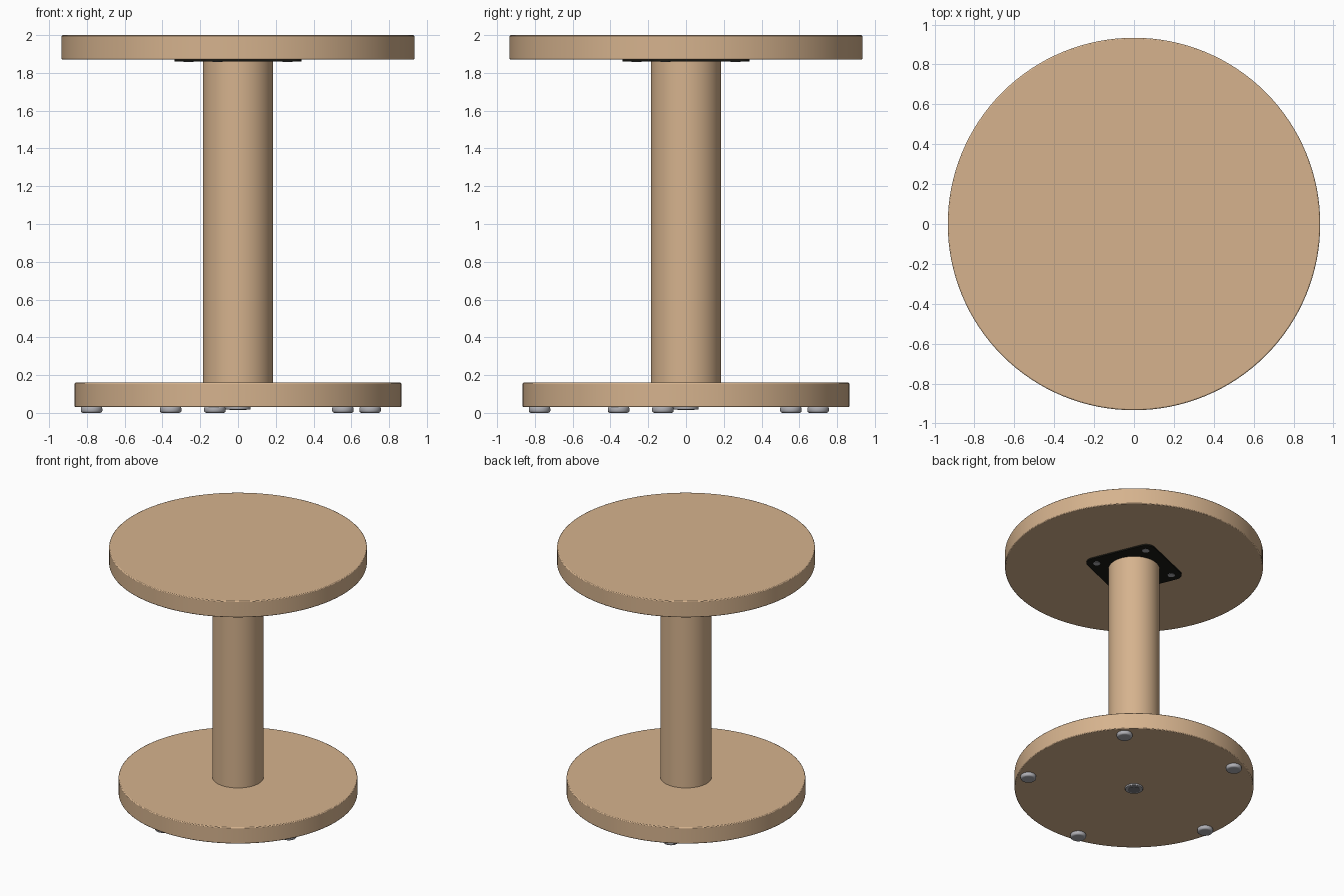
import bpy, math

cube = bpy.data.objects.get("Cube")
if cube:
    bpy.data.objects.remove(cube, do_unlink=True)


def material(name, r, g, b):
    m = bpy.data.materials.new(name)
    m.use_nodes = True
    m.diffuse_color = (r, g, b, 1)
    m.node_tree.nodes["Principled BSDF"].inputs["Base Color"].default_value = (r, g, b, 1)
    return m


wood = material("light wood", 0.67, 0.45, 0.27)
black = material("black steel", 0.01, 0.01, 0.007)
grey = material("grey metal", 0.42, 0.42, 0.45)
dark_grey = material("dark grey metal", 0.2, 0.2, 0.22)


def finish(obj, mat, bevel, segments):
    obj.data.materials.append(mat)
    if bevel:
        mod = obj.modifiers.new("Bevel", "BEVEL")
        mod.width, mod.segments = bevel, segments
        mod.limit_method = "ANGLE"
        mod.angle_limit = math.radians(40)
    bpy.ops.object.shade_smooth_by_angle(angle=math.radians(35))
    return obj


def disc(name, radius, bottom, top, mat, x=0, y=0, sides=96, bevel=0, segments=2):
    """Upright cylinder between two heights."""
    bpy.ops.mesh.primitive_cylinder_add(vertices=sides, radius=radius, depth=top - bottom,
                                        location=(x, y, (bottom + top) / 2))
    obj = bpy.context.object
    obj.name = name
    return finish(obj, mat, bevel, segments)


def ring_points(count, radius, start):
    for i in range(count):
        a = math.radians(start + 360 * i / count)
        yield i + 1, radius * math.cos(a), radius * math.sin(a)


# Table top, column and base
disc("table_top", 0.934, 1.87, 2.0, wood, sides=128, bevel=0.006)
disc("column", 0.186, 0.15, 1.862, wood)
disc("base", 0.865, 0.03, 0.16, wood, sides=128, bevel=0.006)

# Mounting plate: rounded square swept around four corner centres
corner, turn, reach, steps = 0.07, 67.5, 0.288, 8
outline = []
for i, cx, cy in ring_points(4, reach, turn):
    for s in range(steps + 1):
        a = math.radians(turn + 90 * (i - 1) - 45 + 90 * s / steps)
        outline.append((cx + corner * math.cos(a), cy + corner * math.sin(a)))
n = len(outline)
low, high = 1.86, 1.872
verts = [(x, y, z) for z in (low, high) for x, y in outline]
faces = [list(range(n))[::-1], list(range(n, 2 * n))]
faces += [(k, (k + 1) % n, n + (k + 1) % n, n + k) for k in range(n)]
mesh = bpy.data.meshes.new("mounting_plate")
mesh.from_pydata(verts, [], faces)
plate = bpy.data.objects.new("mounting_plate", mesh)
bpy.context.collection.objects.link(plate)
plate.data.materials.append(black)

# Screws in the plate corners
for i, x, y in ring_points(4, 0.283, turn):
    disc(f"plate_screw_{i}", 0.026, 1.857, 1.865, grey, x, y, sides=24)

# Glide feet under the base
for i, x, y in ring_points(5, 0.785, 45):
    disc(f"foot_{i}", 0.057, 0.0, 0.035, grey, x, y, sides=32, bevel=0.012, segments=3)

# Centre bolt with washer
disc("bolt_washer", 0.066, 0.018, 0.035, grey, sides=40, bevel=0.004)
disc("bolt_head", 0.045, 0.015, 0.03, dark_grey, sides=32)
